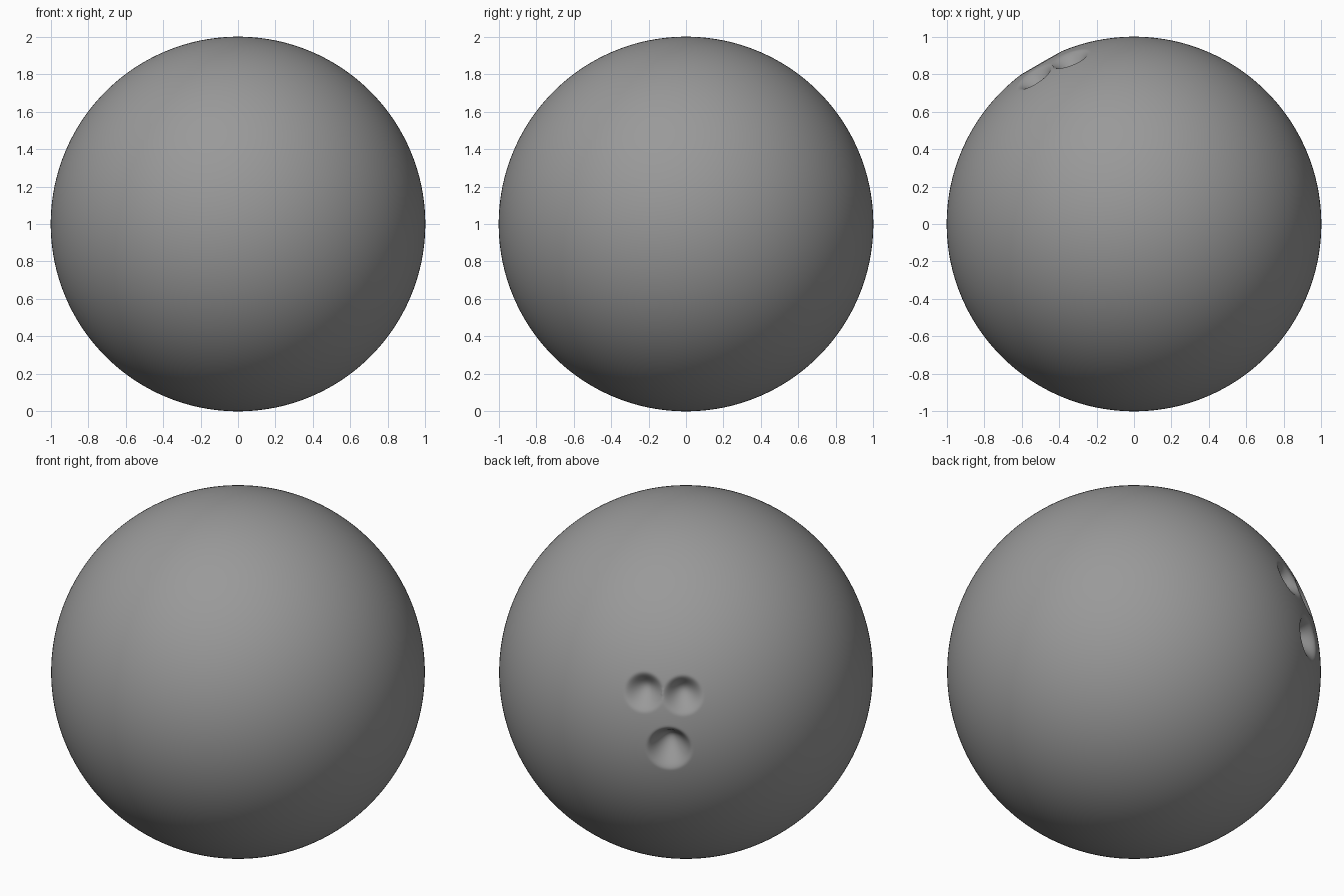
import bpy, bmesh, math
from mathutils import Vector

if "Cube" in bpy.data.objects:
    bpy.data.objects.remove(bpy.data.objects["Cube"])

# Direction the finger-hole side faces (back left, slightly above)
az, el = math.radians(125), math.radians(25)
fwd = Vector((math.cos(az) * math.cos(el), math.sin(az) * math.cos(el), math.sin(el)))
right = Vector((-math.sin(az), math.cos(az), 0))
up = fwd.cross(right)


def on_ball(u, v):
    """Point on the unit ball from its position on the finger-hole side."""
    return right * u + up * v + fwd * math.sqrt(1 - u * u - v * v)


# Two finger holes and a larger thumb hole: centre, radius, depth
holes = [
    (on_ball(-0.225, -0.108), 0.115, 0.075),
    (on_ball(-0.016, -0.125), 0.115, 0.075),
    (on_ball(-0.09, -0.41), 0.13, 0.105),
]

# Dense round ball
bm = bmesh.new()
bmesh.ops.create_icosphere(bm, subdivisions=7, radius=1)

# Refine the mesh around the holes
edges = [e for e in bm.edges
         if any((e.verts[0].co - c).length < r * 1.2 for c, r, d in holes)]
bmesh.ops.subdivide_edges(bm, edges=edges, cuts=1, use_grid_fill=True)
bmesh.ops.triangulate(bm, faces=[f for f in bm.faces if len(f.verts) > 3])

# Press the holes into the surface as soft-rimmed bowls
for vert in bm.verts:
    n = vert.co.normalized()
    vert.co = n
    for c, r, d in holes:
        t = (n - c).length / r
        if t < 1:
            push = (Vector((0, 0, 0.3)) - c) * d
            vert.co = n + push * (1 - t * t) ** 2

for v in bm.verts:
    v.co.z += 1
for f in bm.faces:
    f.smooth = True

mesh = bpy.data.meshes.new("ball")
bm.to_mesh(mesh)
bm.free()
ball = bpy.data.objects.new("ball", mesh)
bpy.context.collection.objects.link(ball)

# Dark grey finish
mat = bpy.data.materials.new("dark_grey")
mat.diffuse_color = (0.32, 0.32, 0.32, 1)
mat.use_nodes = True
mat.node_tree.nodes["Principled BSDF"].inputs["Base Color"].default_value = mat.diffuse_color
mesh.materials.append(mat)
